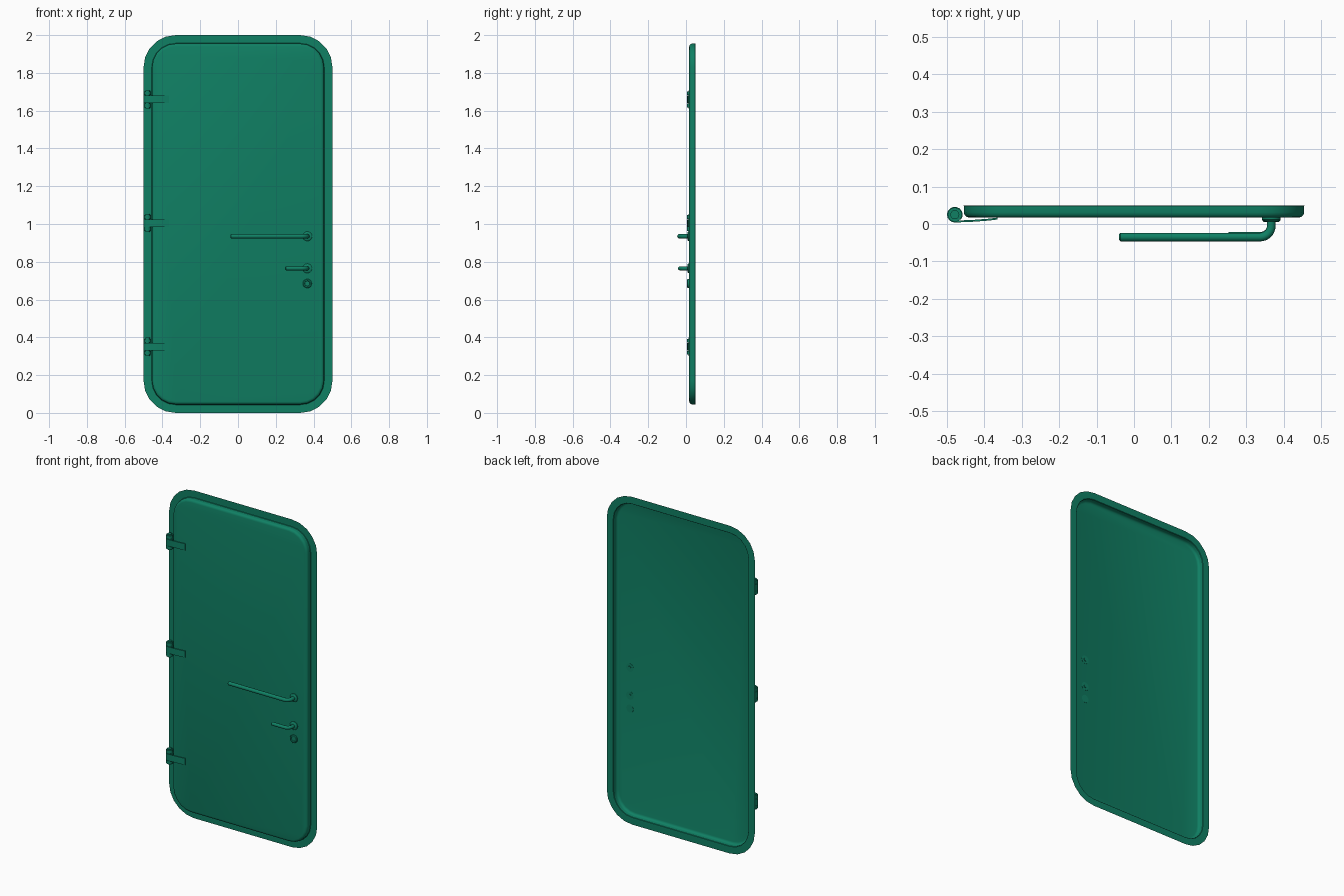
import bpy, bmesh
from math import pi, cos, sin, radians
from mathutils import Vector, Matrix

cube = bpy.data.objects.get("Cube")
if cube:
    bpy.data.objects.remove(cube)

green = bpy.data.materials.new("door green")
green.use_nodes = True
colour = (0.005, 0.216, 0.127, 1)
green.diffuse_color = colour
green.node_tree.nodes["Principled BSDF"].inputs["Base Color"].default_value = colour


def finish(name, bm, angle=35):
    """Turn a bmesh into a named, smoothly shaded green object."""
    bmesh.ops.recalc_face_normals(bm, faces=bm.faces)
    mesh = bpy.data.meshes.new(name)
    bm.to_mesh(mesh)
    bm.free()
    mesh.materials.append(green)
    obj = bpy.data.objects.new(name, mesh)
    bpy.context.collection.objects.link(obj)
    bpy.ops.object.select_all(action='DESELECT')
    obj.select_set(True)
    bpy.context.view_layer.objects.active = obj
    bpy.ops.object.shade_smooth_by_angle(angle=radians(angle))
    return obj


def loft(bm, rings, caps=(True, True)):
    """Join closed rings of points; optionally cap the first and last."""
    loops = [[bm.verts.new(p) for p in ring] for ring in rings]
    for a, b in zip(loops, loops[1:]):
        for i in range(len(a)):
            j = (i + 1) % len(a)
            bm.faces.new((a[i], a[j], b[j], b[i]))
    if caps[0]:
        bm.faces.new(loops[0])
    if caps[1]:
        bm.faces.new(loops[-1])


def circle(centre, radius, u, v, n=20):
    return [Vector(centre) + radius * (cos(2 * pi * i / n) * u + sin(2 * pi * i / n) * v)
            for i in range(n)]


X, Y, Z = Matrix.Identity(3)


def turned(bm, x, z, profile):
    """Lathe a (radius, y) profile around a line along y."""
    loft(bm, [circle((x, y, z), r, X, Z) for r, y in profile])


def rounded_outline(inset, y, radius=0.17, steps=5):
    r = radius - inset
    ring = []
    for k, (sx, sz) in enumerate(((1, 1), (-1, 1), (-1, -1), (1, -1))):
        cx, cz = sx * (0.5 - radius), 1 + sz * (1 - radius)
        for i in range(steps + 1):
            a = (k + i / steps) * pi / 2
            ring.append((cx + r * cos(a), y, cz + r * sin(a)))
    return ring


# Pressed door sheet: thin flange, raised pan, open at the back
bm = bmesh.new()
pan = [(0, 0.05), (0.043, 0.05), (0.045, 0.048), (0.045, 0.031),
       (0.047, 0.024), (0.052, 0.019), (0.06, 0.017)]
loft(bm, [rounded_outline(i, y) for i, y in pan], caps=(False, True))
finish("door_panel", bm)


# Lever handles: rosette, bent round bar and spindle end at the back
def lever(name, z, tip_x, out_y, r, x=0.367):
    bm = bmesh.new()
    turned(bm, x, z, [(0.025, 0.018), (0.025, 0.012), (0.022, 0.009), (0.016, 0.007)])
    turned(bm, x, z, [(0.010, 0.016), (0.010, 0.022)])
    bend = 0.03
    path = [((x, 0.014), 0)]
    for i in range(9):
        a = i / 8 * pi / 2
        path.append(((x - bend + bend * cos(a), out_y + bend - bend * sin(a)), a))
    path.append(((tip_x + 0.004, out_y), pi / 2))
    rings = [circle((px, py, z), r, Vector((cos(a), -sin(a), 0)), Z, 14)
             for (px, py), a in path]
    rings.append(circle((tip_x, out_y, z), r * 0.65, -Y, Z, 14))
    loft(bm, rings)
    finish(name, bm)


lever("long_lever", 0.935, -0.04, -0.035, 0.0115)
lever("short_lever", 0.765, 0.25, -0.032, 0.0105)

# Lock cylinder below the levers, with a dished ring
bm = bmesh.new()
turned(bm, 0.367, 0.685, [(0.024, 0.018), (0.024, 0.009), (0.021, 0.006),
                          (0.015, 0.006), (0.013, 0.010)])
finish("lock_ring", bm)


# Hinges: knuckles on a pin, and a strap curling round the middle
def hinge(name, z):
    bx, by, r = -0.479, 0.025, 0.021
    bm = bmesh.new()
    for low, high, radius in ((-0.048, 0.048, 0.012), (-0.042, -0.022, 0.019),
                              (0.022, 0.042, 0.019)):
        loft(bm, [circle((bx, by, z + h), radius, X, Y) for h in (low, high)])
    finish(name + "_barrel", bm)

    bm = bmesh.new()
    arc = [(-90 - i * 24) for i in range(14)]
    outer = [(-0.365, 0.012), (-0.39, 0.009), (-0.43, 0.006)]
    inner = [(-0.365, 0.017), (-0.39, 0.014), (-0.43, 0.011)]
    outer += [(bx + r * cos(radians(a)), by + r * sin(radians(a))) for a in arc]
    inner += [(bx + (r - 0.005) * cos(radians(a)), by + (r - 0.005) * sin(radians(a)))
              for a in arc]
    loft(bm, [[(ox, oy, z - 0.02), (ox, oy, z + 0.02), (ix, iy, z + 0.02), (ix, iy, z - 0.02)]
              for (ox, oy), (ix, iy) in zip(outer, inner)])
    finish(name + "_strap", bm)


for label, height in (("lower", 0.35), ("middle", 1.005), ("upper", 1.66)):
    hinge(label + "_hinge", height)
